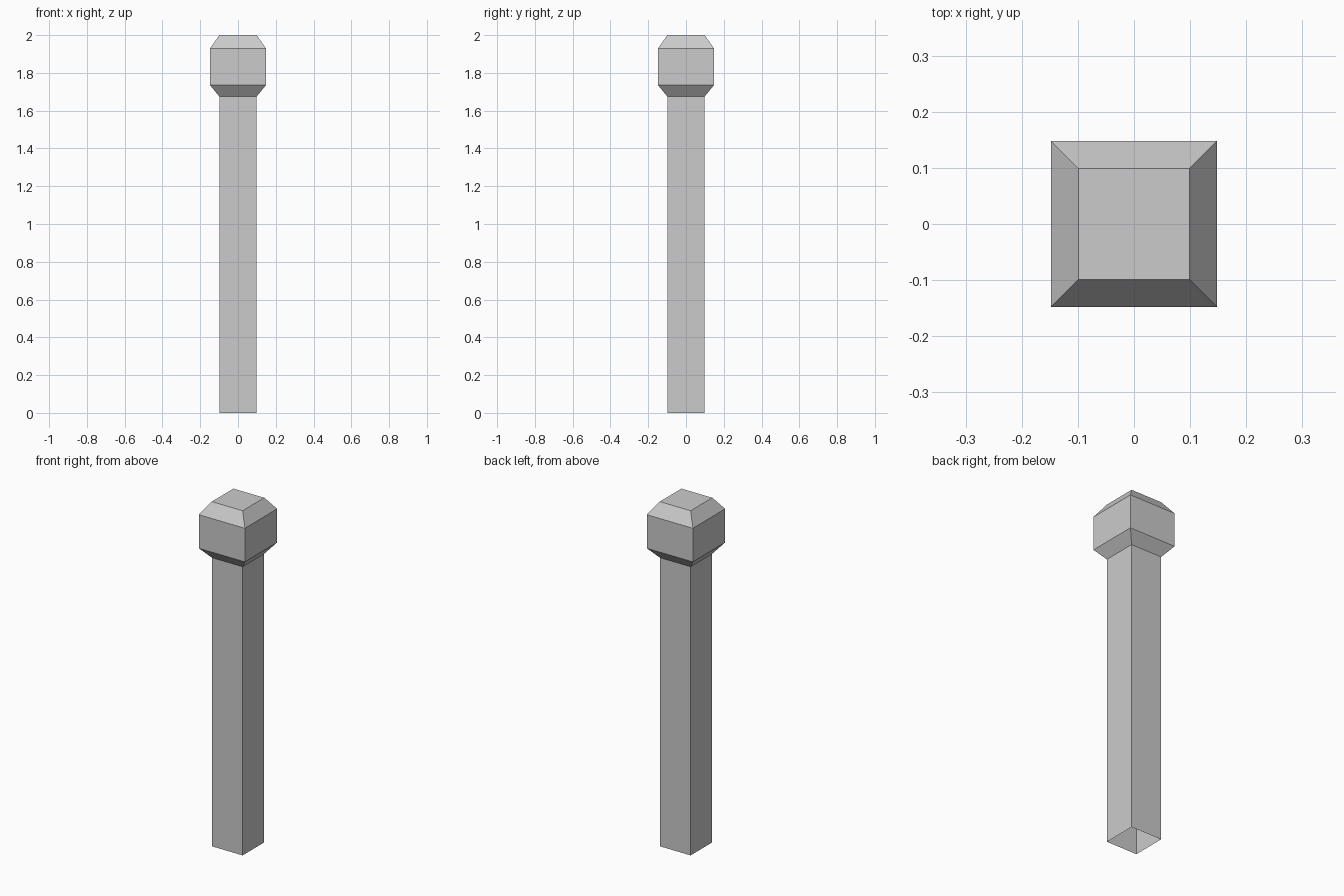
import bpy, bmesh

if "Cube" in bpy.data.objects:
    bpy.data.objects.remove(bpy.data.objects["Cube"])

# Post outline from the ground up: (half width, height)
PROFILE = [(0.099, 0.0), (0.099, 1.675), (0.148, 1.735), (0.148, 1.93), (0.099, 2.0)]
CORNERS = [(-1, -1), (1, -1), (1, 1), (-1, 1)]

bm = bmesh.new()

# One square ring per profile point
rings = [[bm.verts.new((sx * r, sy * r, z)) for sx, sy in CORNERS] for r, z in PROFILE]

# Shaft and head walls
for low, high in zip(rings, rings[1:]):
    for i in range(4):
        j = (i + 1) % 4
        bm.faces.new((low[i], low[j], high[j], high[i]))

# Flat top; the underside stays open
bm.faces.new(rings[-1])

mesh = bpy.data.meshes.new("post")
bm.to_mesh(mesh)
bm.free()
bpy.context.collection.objects.link(bpy.data.objects.new("post", mesh))
